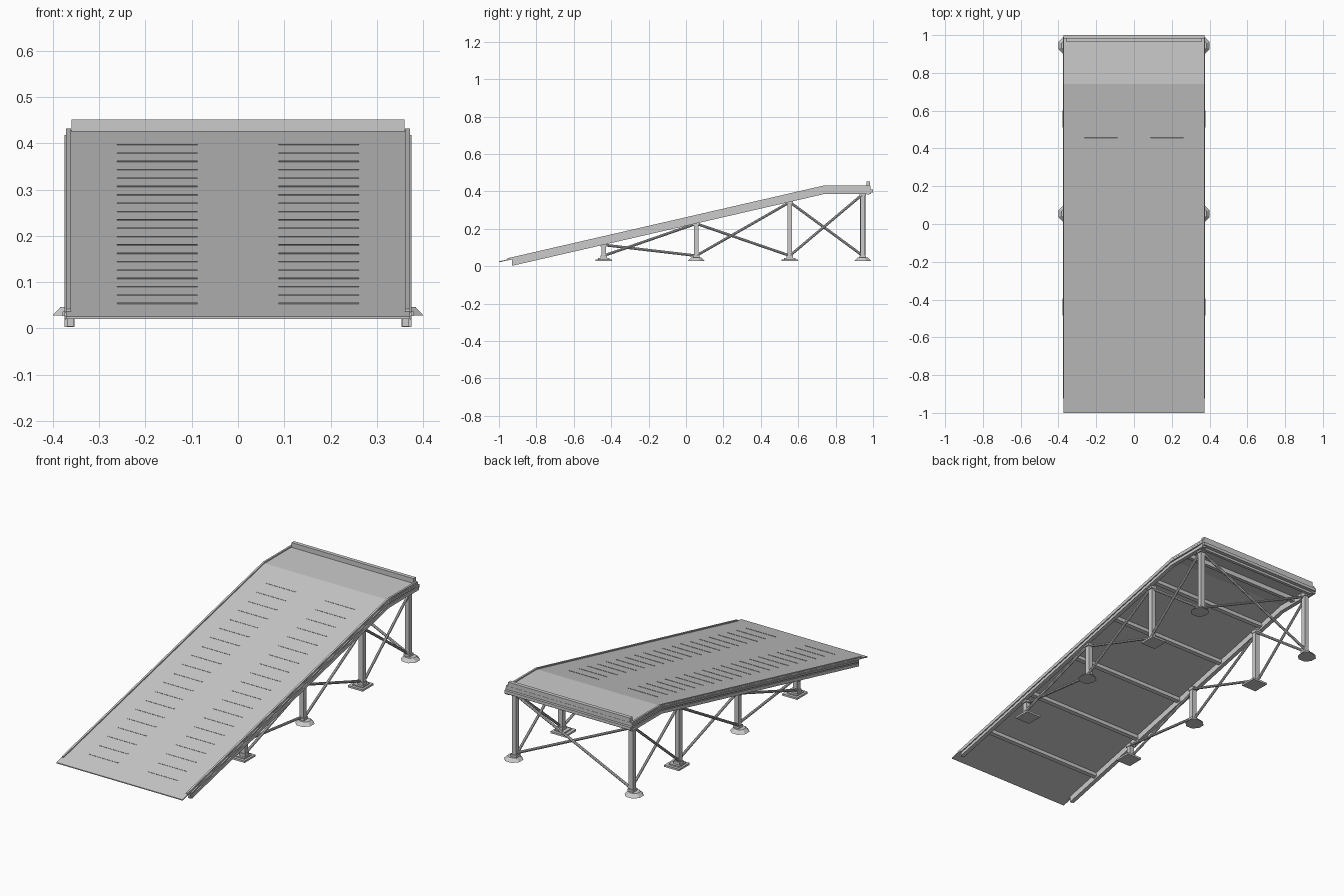
import bpy, bmesh, math
from mathutils import Vector, Matrix

if "Cube" in bpy.data.objects:
    bpy.data.objects.remove(bpy.data.objects["Cube"])

metal = bpy.data.materials.new("galvanised grey")
metal.diffuse_color = (0.6, 0.6, 0.6, 1)
metal.use_nodes = True
metal.node_tree.nodes["Principled BSDF"].inputs["Base Color"].default_value = metal.diffuse_color
SLOPE = 0.23
CREST = 0.74


def deck_z(y):
    return 0.426 + min(0, (y - CREST) * SLOPE)


def finish(name, bm):
    bmesh.ops.recalc_face_normals(bm, faces=bm.faces)
    me = bpy.data.meshes.new(name)
    bm.to_mesh(me)
    bm.free()
    me.materials.append(metal)
    ob = bpy.data.objects.new(name, me)
    bpy.context.collection.objects.link(ob)
    return ob


def add_box(bm, c, s, tilt=0):
    m = Matrix.Translation(c) @ Matrix.Rotation(tilt, 4, 'X') @ Matrix.Diagonal((*s, 1))
    bmesh.ops.create_cube(bm, size=1, matrix=m)


def add_profile(bm, pts, x0, x1):
    """Extrude a y-z outline across x."""
    f = bm.faces.new([bm.verts.new((x0, y, z)) for y, z in pts])
    r = bmesh.ops.extrude_face_region(bm, geom=[f])
    vs = [v for v in r['geom'] if isinstance(v, bmesh.types.BMVert)]
    bmesh.ops.translate(bm, vec=(x1 - x0, 0, 0), verts=vs)


def add_rod(bm, a, b, r=0.007, n=8):
    a, b = Vector(a), Vector(b)
    d = b - a
    m = Matrix.Translation((a + b) / 2) @ d.to_track_quat('Z', 'Y').to_matrix().to_4x4()
    bmesh.ops.create_cone(bm, cap_ends=True, segments=n, radius1=r, radius2=r,
                          depth=d.length, matrix=m)


def strip(y0, y1, top, bottom):
    """Outline that follows the deck line, offset at top and bottom."""
    ys = [y0, CREST, y1]
    return ([(y, deck_z(y) + top) for y in ys] +
            [(y, deck_z(y) + bottom) for y in reversed(ys)])


tilt = math.atan(SLOPE)

# Deck sheet, ramp plus platform
bm = bmesh.new()
add_profile(bm, strip(-1.0, 0.985, 0, -0.005), -0.372, 0.372)
finish("deck", bm)

# Grip bars in two columns
bm = bmesh.new()
for i in range(20):
    y = -0.88 + i * 0.0785
    for s in (-1, 1):
        add_box(bm, (s * 0.174, y, deck_z(y)), (0.174, 0.005, 0.003), tilt)
finish("grip_bars", bm)

# Side channels with lip, web and lower flange
bm = bmesh.new()
for s in (-1, 1):
    add_profile(bm, strip(-0.955, 0.985, 0.006, -0.006), s * 0.361, s * 0.371)
    add_profile(bm, strip(-0.93, 0.985, -0.005, -0.038), s * 0.355, s * 0.369)
    add_profile(bm, strip(-0.925, 0.985, -0.008, -0.017), s * 0.355, s * 0.375)
    add_profile(bm, strip(-0.925, 0.99, -0.023, -0.040), s * 0.353, s * 0.375)
finish("side_rails", bm)

# End beam and stop curb
bm = bmesh.new()
add_box(bm, (0, 0.978, 0.417), (0.744, 0.016, 0.024))
add_box(bm, (0, 0.972, 0.395), (0.744, 0.016, 0.024))
add_box(bm, (0, 0.988, 0.403), (0.744, 0.024, 0.016))
finish("end_beam", bm)
bm = bmesh.new()
add_box(bm, (0, 0.975, 0.438), (0.72, 0.02, 0.027))
finish("stop_curb", bm)

# Cross beams under the deck
bm = bmesh.new()
for y in (-0.73, -0.40, -0.07, 0.26, 0.58, 0.84):
    t = tilt if y < CREST else 0
    add_box(bm, (0, y, deck_z(y) - 0.017), (0.71, 0.02, 0.025), t)
finish("cross_beams", bm)

# Posts with brackets, feet and bracing
PX = 0.345
posts = [-0.44, 0.055, 0.555, 0.945]
tops = [deck_z(y) - 0.035 for y in posts]
bp, bf, bb = bmesh.new(), bmesh.new(), bmesh.new()
for s in (-1, 1):
    for i, (y, t) in enumerate(zip(posts, tops)):
        add_box(bp, (s * PX, y, (t + 0.035) / 2), (0.025, 0.026, t - 0.035))
        add_box(bp, (s * (PX + 0.002), y, t - 0.006), (0.034, 0.036, 0.016))
        add_box(bp, (s * PX, y, 0.05), (0.034, 0.034, 0.016))
        # alternate feet are wide octagonal pads, the rest square plates
        if i % 2:
            m = Matrix.Translation((s * 0.356, y, 0.037)) @ Matrix.Rotation(math.pi / 8, 4, 'Z')
            bmesh.ops.create_cone(bf, cap_ends=True, segments=8, radius1=0.048,
                                  radius2=0.03, depth=0.018, matrix=m)
        else:
            add_box(bf, (s * 0.335, y, 0.032), (0.088, 0.09, 0.01))
            add_box(bf, (s * 0.338, y, 0.039), (0.06, 0.06, 0.008))
    # diagonal rods between neighbouring posts
    for i in range(3):
        y0, y1 = posts[i], posts[i + 1]
        x = s * PX
        add_rod(bb, (x - s * .006, y0, tops[i] - .006), (x - s * .006, y1, 0.056))
        add_rod(bb, (x + s * .008, y0, 0.056), (x + s * .008, y1, tops[i + 1] - .006))
    # crossed rods across the high end
    add_rod(bb, (-s * PX, 0.945 + s * .007, 0.06), (s * PX, 0.945 + s * .007, tops[3] - .01))
finish("posts", bp)
finish("feet", bf)
finish("braces", bb)
